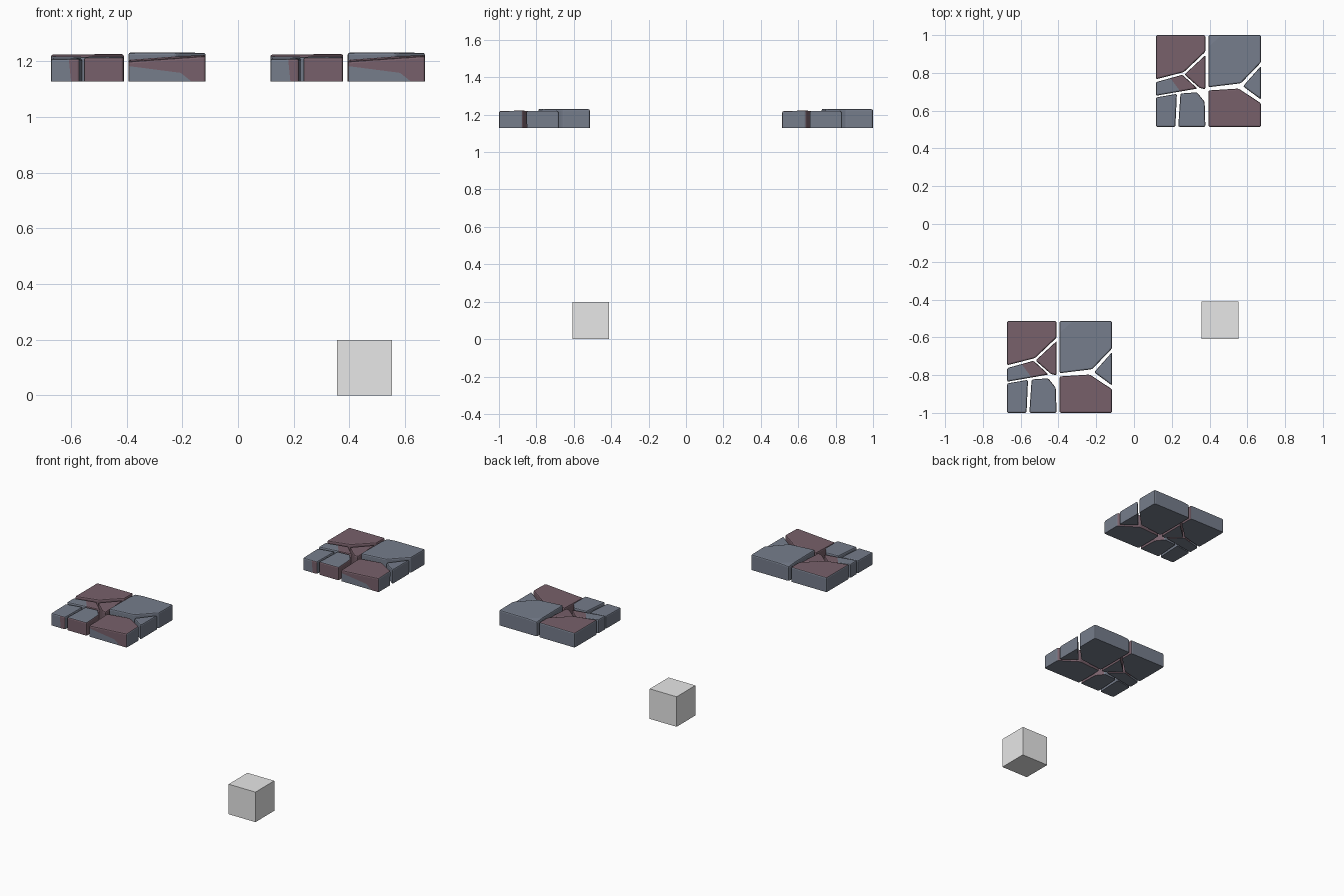
import bpy, bmesh
from mathutils import Vector

if "Cube" in bpy.data.objects:
    bpy.data.objects.remove(bpy.data.objects["Cube"])


def material(name, rgb):
    m = bpy.data.materials.new(name)
    m.diffuse_color = (*rgb, 1)
    m.use_nodes = True
    m.node_tree.nodes["Principled BSDF"].inputs["Base Color"].default_value = m.diffuse_color
    return m


SLATE = material("slate_grey", (0.18, 0.205, 0.26))
MAROON = material("maroon_stone", (0.187, 0.118, 0.145))
PLAIN = material("plain_grey", (0.8, 0.8, 0.8))

HX, HY, BASE = 0.278, 0.243, 1.128      # half size of a paved tile, underside


def outer_side(n, c):
    """True on the slab's back, left and right outside walls."""
    return ((n.x > 0.8 and c.x > HX - 0.01) or (n.x < -0.8 and c.x < -HX + 0.01)
            or (n.y > 0.8 and c.y > HY - 0.01))


def is_front(n, c):
    return n.y < -0.8 and c.y < -HY + 0.012


def stone(name, pts, top, tilt=(0, 0), red=lambda n, c: False,
          cuts=(), facet=None):
    """Chipped paving stone: tilted prism, rounded rim, split paint."""
    bm = bmesh.new()
    low = [bm.verts.new((x, y, BASE)) for x, y in pts]
    high = [bm.verts.new((x, y, top + tilt[0] * x + tilt[1] * y)) for x, y in pts]
    bm.faces.new(low)
    bm.faces.new(high)
    for i in range(len(pts)):
        j = (i + 1) % len(pts)
        bm.faces.new((low[i], low[j], high[j], high[i]))
    bmesh.ops.recalc_face_normals(bm, faces=bm.faces)
    if facet:                            # shallow sloped chip on one corner
        r = bmesh.ops.bisect_plane(bm, geom=bm.verts[:] + bm.edges[:] + bm.faces[:],
                                   plane_co=facet[0], plane_no=facet[1], clear_outer=True)
        edges = [e for e in r["geom_cut"] if isinstance(e, bmesh.types.BMEdge)]
        bmesh.ops.holes_fill(bm, edges=edges)
        bmesh.ops.recalc_face_normals(bm, faces=bm.faces)
    rim = [e for e in bm.edges if max(v.co.z for v in e.verts) > BASE + 0.01
           and e.calc_face_angle(0) > 0.25]
    bmesh.ops.bevel(bm, geom=rim, offset=0.008, segments=2, profile=0.5,
                    affect='EDGES', clamp_overlap=True)
    for co, no in cuts:                  # paint borders
        bmesh.ops.bisect_plane(bm, geom=bm.verts[:] + bm.edges[:] + bm.faces[:],
                               plane_co=co, plane_no=no)
    bm.normal_update()
    for f in bm.faces:
        c = f.calc_center_median()
        under = f.normal.z < -0.8
        f.material_index = int(red(f.normal, c) and not under
                               and not outer_side(f.normal, c))
    me = bpy.data.meshes.new(name)
    bm.to_mesh(me)
    bm.free()
    me.materials.append(SLATE)
    me.materials.append(MAROON)
    # the same stone is laid in both floating tiles
    for tag, s in (("front", -1), ("back", 1)):
        ob = bpy.data.objects.new(f"{name}_{tag}", me)
        ob.location = (0.394 * s, 0.757 * s, 0)
        bpy.context.collection.objects.link(ob)


all_red = lambda n, c: True

stone("corner_stone_maroon",
      [(-HX, HY), (-0.016, HY), (-0.016, 0.155), (-0.13, 0.047), (-HX, 0.009)],
      1.226, (0.005, 0), all_red)

stone("large_grey_stone",
      [(0.0, HY), (HX, HY), (HX, 0.098), (0.172, -0.012), (0.0, -0.033)],
      1.231, (0.002, -0.01), facet=(Vector((0.0, 0.18, 1.2292)), Vector((-0.1, 0.12, 1.2))))

stone("middle_maroon_stone",
      [(-0.016, 0.137), (-0.016, -0.044), (-0.046, -0.037), (-0.127, 0.034)],
      1.212, (0, 0.05), all_red)

# left wedge is grey outside and maroon toward the middle
wedge = (Vector((-0.19, 0, 0)), Vector((0.8, 0.6, 0)))
stone("left_wedge_stone",
      [(-HX, -0.006), (-0.138, 0.033), (-0.058, -0.04), (-HX, -0.078)],
      1.213, (-0.02, 0), lambda n, c: (c - wedge[0]).dot(wedge[1]) > 0, [wedge])

stone("small_left_stone",
      [(-HX, -0.087), (-0.167, -0.068), (-0.175, -HY), (-HX, -HY)],
      1.216, (0.01, 0.02), lambda n, c: is_front(n, c) and c.x > -0.21,
      [(Vector((-0.21, 0, 1.17)), Vector((1, 0, 0.1)))])

stone("small_right_stone",
      [(-0.148, -0.066), (-0.06, -0.06), (-0.02, -0.11), (-0.016, -HY), (-0.16, -HY)],
      1.22, (0.01, 0.02),
      lambda n, c: is_front(n, c) or (n.x > 0.5 and c.x > -0.05))

# maroon corner whose front foot is grey below a sagging line
sag = [(Vector((0.1, 0, 1.17)), Vector((0.13, 0, 1))),
       (Vector((0.19, 0, 1.157)), Vector((0.8, 0, 1)))]
stone("corner_stone_front",
      [(0.0, -0.05), (0.16, -0.04), (HX, -0.118), (HX, -HY), (0.0, -HY)],
      1.207, (0.07, 0.03),
      lambda n, c: not (is_front(n, c)
                        and all((c - co).dot(no) < 0 for co, no in sag)), sag)

stone("right_triangle_stone",
      [(HX, 0.079), (HX, -0.098), (0.183, -0.028)], 1.21, (0.04, 0))

# separate plain block standing on the floor
bpy.ops.mesh.primitive_cube_add(size=0.197, location=(0.455, -0.509, 0.0995))
block = bpy.context.object
block.name = "floor_block"
block.scale.z = 1.01
block.data.materials.append(PLAIN)
